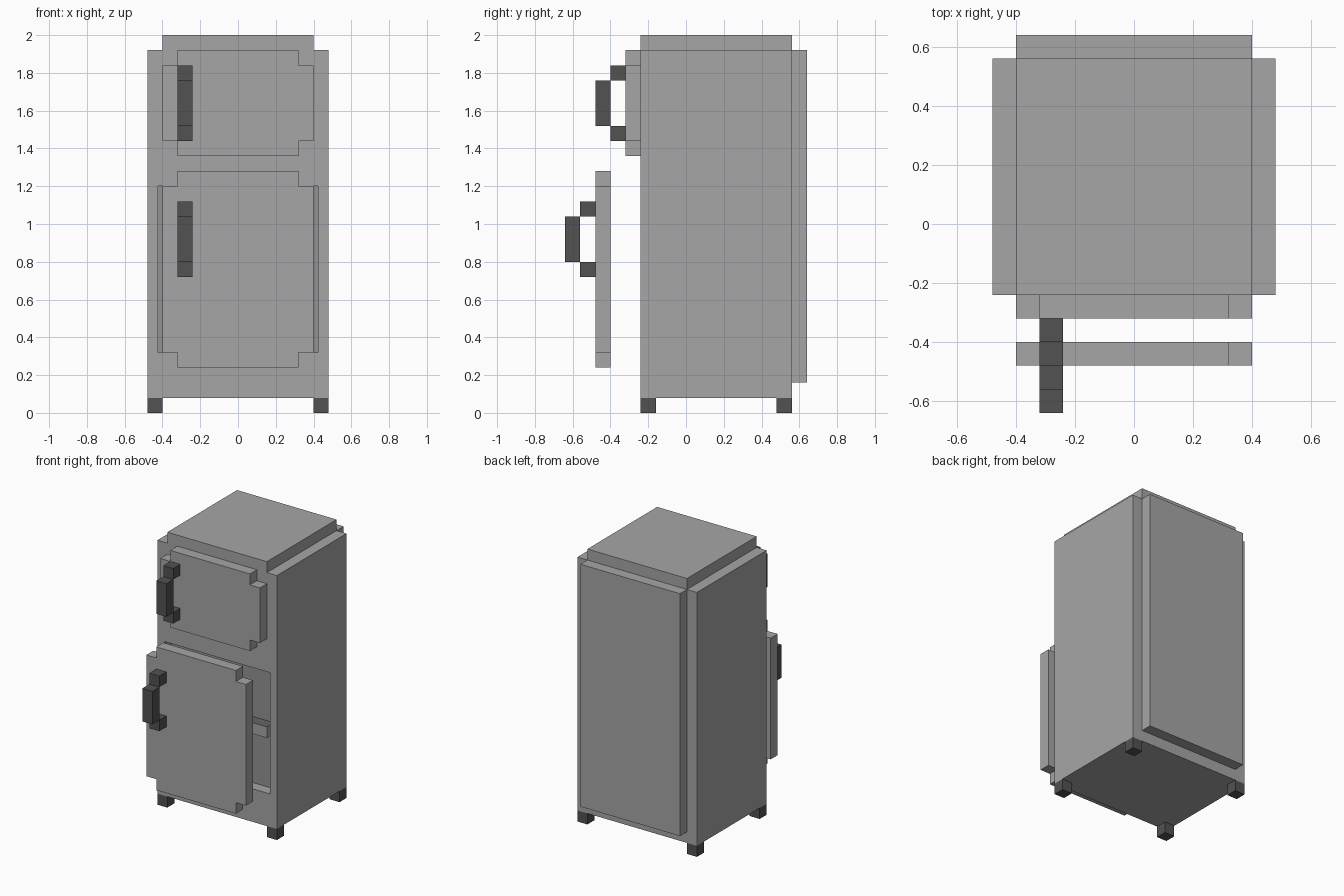
import bpy
import bmesh

old = bpy.data.objects.get("Cube")
if old:
    bpy.data.objects.remove(old, do_unlink=True)


def make_mat(name, v):
    m = bpy.data.materials.new(name)
    m.use_nodes = True
    m.diffuse_color = (v, v, v, 1)
    bsdf = next(n for n in m.node_tree.nodes if n.type == 'BSDF_PRINCIPLED')
    bsdf.inputs["Base Color"].default_value = (v, v, v, 1)
    bsdf.inputs["Roughness"].default_value = 0.7
    return m


GREY = make_mat("light grey", 0.381)
DARK = make_mat("dark grey", 0.084)
INNER = make_mat("interior grey", 0.29)
SHELF = make_mat("shelf grey", 0.13)


def finish(name, bm, *mats):
    bmesh.ops.recalc_face_normals(bm, faces=bm.faces)
    me = bpy.data.meshes.new(name)
    bm.to_mesh(me)
    bm.free()
    for m in mats:
        me.materials.append(m)
    ob = bpy.data.objects.new(name, me)
    bpy.context.scene.collection.objects.link(ob)
    return ob


def add_box(bm, x0, x1, y0, y1, z0, z1):
    vs = bmesh.ops.create_cube(bm, size=1)["verts"]
    for v in vs:
        v.co = (x1 if v.co.x > 0 else x0,
                y1 if v.co.y > 0 else y0,
                z1 if v.co.z > 0 else z0)


def box(name, mat, *dims):
    bm = bmesh.new()
    add_box(bm, *dims)
    return finish(name, bm, mat)


# Cabinet with a shallow compartment pressed into its front
bm = bmesh.new()
add_box(bm, -0.48, 0.48, -0.24, 0.56, 0.08, 1.92)
front = min(bm.faces, key=lambda f: f.calc_center_median().y)
bmesh.ops.inset_individual(bm, faces=[front], thickness=0.08)
for v in front.verts:
    v.co.z = 1.2 if v.co.z > 1 else 0.32
ext = bmesh.ops.extrude_discrete_faces(bm, faces=[front])["faces"][0]
for v in ext.verts:
    v.co.y += 0.08
ext.material_index = 1
finish("cabinet", bm, GREY, INNER)

# Top cap and raised back panel
box("top_cap", GREY, -0.40, 0.40, -0.24, 0.56, 1.92, 2.0)
box("back_panel", GREY, -0.40, 0.40, 0.56, 0.64, 0.16, 1.92)

# Shelf across the compartment, with a darker upper face
shelf = box("shelf", GREY, -0.40, 0.40, -0.24, -0.16, 0.72, 0.80)
shelf.data.materials.append(SHELF)
for p in shelf.data.polygons:
    p.material_index = int(p.normal.z > 0.5)


# Doors: slabs with square notches at the four corners
def door(name, y0, z0, z1):
    n, w = 0.08, 0.40
    quarter = [(w - n, z0), (w - n, z0 + n), (w, z0 + n),
               (w, z1 - n), (w - n, z1 - n), (w - n, z1)]
    outline = quarter + [(-x, z) for x, z in reversed(quarter)]
    bm = bmesh.new()
    f = bm.faces.new([bm.verts.new((x, y0, z)) for x, z in outline])
    r = bmesh.ops.extrude_face_region(bm, geom=[f])
    bmesh.ops.translate(bm, vec=(0, n, 0),
                        verts=[g for g in r["geom"] if isinstance(g, bmesh.types.BMVert)])
    finish(name, bm, GREY)


# Handles: a grip bar held by two blocks
def handle(name, y, z):
    bm = bmesh.new()
    add_box(bm, -0.32, -0.24, y - 0.16, y - 0.08, z + 0.08, z + 0.32)
    for zz in (z, z + 0.32):
        add_box(bm, -0.32, -0.24, y - 0.08, y, zz, zz + 0.08)
    finish(name, bm, DARK)


door("upper_door", -0.32, 1.36, 1.92)
door("lower_door", -0.48, 0.24, 1.28)
handle("upper_handle", -0.32, 1.44)
handle("lower_handle", -0.48, 0.72)

# Feet at the cabinet corners
for side, x in (("right", -0.48), ("left", 0.40)):
    for end, y in (("front", -0.24), ("back", 0.48)):
        box(f"{end}_{side}_foot", DARK, x, x + 0.08, y, y + 0.08, 0.0, 0.08)
